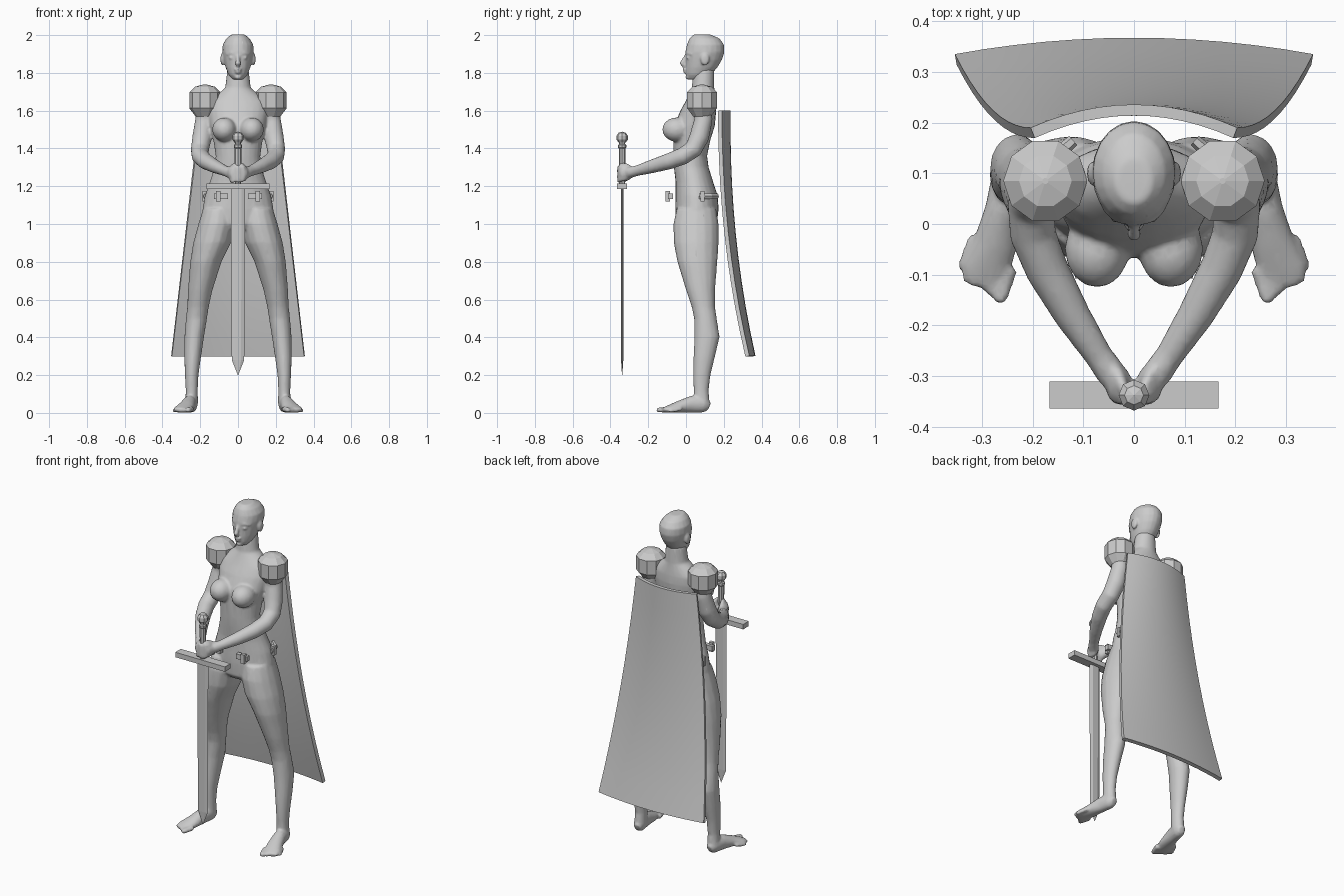
import bpy, bmesh, math
from mathutils import Vector, Matrix


def loft(bm, rings, n=16, flat=True):
    """Skin elliptical rings (x, y, z, rx, ry); flat keeps them level, else they follow the path."""
    pts = [Vector(r[:3]) for r in rings]
    loops = []
    for i, r in enumerate(rings):
        t = Vector((0, 0, 1))
        if not flat:
            t = (pts[min(i + 1, len(pts) - 1)] - pts[max(i - 1, 0)]).normalized()
        u = Vector((1, 0, 0))
        u = (u - t * u.dot(t)).normalized()
        v = t.cross(u)
        loops.append([bm.verts.new(pts[i] + u * r[3] * math.cos(a) + v * r[4] * math.sin(a))
                      for a in (2 * math.pi * k / n for k in range(n))])
    for a, b in zip(loops, loops[1:]):
        for k in range(n):
            bm.faces.new((a[k], a[(k + 1) % n], b[(k + 1) % n], b[k]))
    bm.faces.new(loops[0][::-1])
    bm.faces.new(loops[-1])


def tube(bm, pts, n=12):
    loft(bm, [(*p, p[3]) for p in pts], n, flat=False)


def ball(bm, c, r, n=16):
    m = Matrix.Translation(c) @ Matrix.Diagonal((*r, 1))
    bmesh.ops.create_uvsphere(bm, u_segments=n, v_segments=max(4, n * 5 // 8), radius=1, matrix=m)


def box(bm, c, size):
    bmesh.ops.create_cube(bm, size=1, matrix=Matrix.Translation(c) @ Matrix.Diagonal((*size, 1)))


def make(name, bm, voxel=0, ratio=1, smooth=None):
    """Turn a bmesh into an object; voxel fuses overlapping volumes into one skin."""
    bmesh.ops.recalc_face_normals(bm, faces=bm.faces[:])
    me = bpy.data.meshes.new(name)
    bm.to_mesh(me)
    bm.free()
    ob = bpy.data.objects.new(name, me)
    bpy.context.collection.objects.link(ob)
    bpy.ops.object.select_all(action='DESELECT')
    bpy.context.view_layer.objects.active = ob
    ob.select_set(True)
    if voxel:
        m = ob.modifiers.new("fuse", 'REMESH')
        m.mode, m.voxel_size = 'VOXEL', voxel
        m = ob.modifiers.new("soften", 'SMOOTH')
        m.factor, m.iterations = 0.5, 4
        m = ob.modifiers.new("reduce", 'DECIMATE')
        m.ratio = ratio
        bpy.ops.object.convert(target='MESH')
    if smooth:
        bpy.ops.object.shade_smooth_by_angle(angle=math.radians(smooth))
    return ob


# body: torso with neck
bm = bmesh.new()
torso = [(.97, .055, .11, .085), (1.0, .055, .16, .108), (1.08, .058, .188, .115),
         (1.15, .056, .175, .112), (1.22, .045, .15, .1), (1.3, .028, .125, .092),
         (1.36, .022, .118, .09), (1.44, .03, .13, .098), (1.52, .045, .148, .108),
         (1.6, .065, .158, .095), (1.65, .078, .15, .08), (1.69, .085, .105, .068),
         (1.72, .09, .068, .06), (1.82, .095, .056, .055)]
loft(bm, [(0, y, z, rx, ry) for z, y, rx, ry in torso], 24)

leg = [(.245, .085, .05, .034, .04), (.245, .08, .12, .032, .04), (.245, .084, .2, .036, .046),
       (.24, .097, .3, .045, .057), (.232, .111, .4, .052, .067), (.22, .103, .5, .056, .06),
       (.212, .092, .56, .057, .062), (.2, .077, .65, .065, .077), (.17, .06, .8, .083, .106),
       (.137, .054, .9, .1, .119), (.112, .053, 1.0, .098, .12), (.1, .055, 1.08, .085, .105)]
foot = [(.243, .122, .032, .02, .024), (.247, .095, .045, .034, .044), (.258, .03, .046, .036, .045),
        (.274, -.04, .032, .044, .031), (.294, -.095, .02, .048, .019), (.303, -.125, .014, .038, .012)]
arm = [(.165, .085, 1.64, .05), (.178, .092, 1.55, .049), (.19, .07, 1.46, .052),
       (.202, .038, 1.395, .048), (.2, -.02, 1.358, .046), (.172, -.09, 1.332, .043),
       (.122, -.18, 1.305, .036), (.07, -.26, 1.282, .028), (.042, -.3, 1.272, .03)]
for s in (-1, 1):
    def flip(rows):
        return [(s * r[0], *r[1:]) for r in rows]
    ball(bm, (s * .073, -.05, 1.5), (.064, .076, .064))
    loft(bm, flip(leg))
    loft(bm, flip(foot), flat=False)
    # toes
    for i in range(5):
        f = i / 4
        x, y = .265 + .074 * f, -.148 + .066 * f
        r = .015 - .005 * f
        tube(bm, flip([(x - .022, y + .06, .02, r), (x, y, r, r), (x + .002, y - .01, r, r * .5)]), 8)
    # arm, palm, wrapped fingers and thumb
    tube(bm, flip(arm), 16)
    ball(bm, (s * .03, -.318, 1.268), (.027, .038, .04))
    for i in range(4):
        z = 1.232 + .021 * i + .005 * s
        tube(bm, flip([(.038, -.325, z, .012), (.024, -.35, z, .012),
                       (0, -.358, z, .011), (-.022, -.345, z, .009)]), 8)
    tube(bm, flip([(.035, -.29, 1.295, .013), (.022, -.32, 1.312, .012), (.012, -.35, 1.318, .008)]), 8)
make("body", bm, voxel=.008, ratio=.3, smooth=60)

# head with facial features and ears
bm = bmesh.new()
skull = [(1.765, .05, .028, .038), (1.79, .066, .05, .066), (1.83, .082, .066, .085),
         (1.87, .094, .076, .097), (1.91, .1, .083, .104), (1.95, .103, .081, .098),
         (1.982, .098, .062, .08), (2.003, .085, .036, .045)]
loft(bm, [(0, y, z, rx, ry) for z, y, rx, ry in skull], 20)
tube(bm, [(0, .012, 1.905, .01), (0, -.005, 1.88, .01), (0, -.022, 1.85, .014), (0, -.008, 1.836, .012)])
ball(bm, (0, -.002, 1.818), (.02, .016, .007))
ball(bm, (0, 0, 1.804), (.018, .015, .008))
ball(bm, (0, .014, 1.778), (.02, .018, .014))
for s in (-1, 1):
    ball(bm, (s * .034, .013, 1.88), (.015, .012, .008))
    tube(bm, [(s * .012, .004, 1.897, .007), (s * .035, .009, 1.906, .008), (s * .06, .032, 1.898, .006)], 8)
    ball(bm, (s * .082, .1, 1.872), (.011, .024, .034))
make("head", bm, voxel=.006, ratio=.4, smooth=60)

# faceted shoulder guards
for s, side in ((-1, "right"), (1, "left")):
    bm = bmesh.new()
    loft(bm, [(s * .175, .085, z, r, r) for z, r in
              ((1.57, .05), (1.613, .083), (1.697, .083), (1.727, .052), (1.739, .006))], 10)
    make(side + "_shoulder_guard", bm)

# cape: flared curved sheet
bm = bmesh.new()
cols, rows = 12, 10
grid = []
for j in range(rows + 1):
    t = j / rows
    row = []
    for i in range(cols + 1):
        u = 2 * i / cols - 1
        y = .18 + .145 * t ** 2.1 + (.045 - .013 * t) * (1 - u * u)
        row.append(bm.verts.new((u * (.2 + .152 * t), y, 1.6 - 1.3 * t)))
    grid.append(row)
for a, b in zip(grid, grid[1:]):
    for i in range(cols):
        bm.faces.new((a[i], a[i + 1], b[i + 1], b[i]))
cape = make("cape", bm)
m = cape.modifiers.new("thickness", 'SOLIDIFY')
m.thickness, m.offset = .022, 0
bpy.ops.object.convert(target='MESH')
bpy.ops.object.shade_smooth_by_angle(angle=math.radians(35))

# sword
SY = -.338
bm = bmesh.new()
loft(bm, [(0, SY, .2, .001, .001), (0, SY, .28, .033, .007), (0, SY, 1.19, .037, .008)], 6)
make("sword_blade", bm)
bm = bmesh.new()
box(bm, (0, SY, 1.2), (.334, .053, .03))
make("sword_guard", bm)
bm = bmesh.new()
loft(bm, [(0, SY, z, r, r) for z, r in
          ((1.2, .016), (1.4, .018), (1.405, .022), (1.418, .022), (1.423, .016), (1.44, .016))], 8)
make("sword_grip", bm)
bm = bmesh.new()
ball(bm, (0, SY, 1.457), (.032, .032, .032), 8)
make("sword_pommel", bm)

# belt fittings at the front and on the hips
for s, side in ((-1, "right"), (1, "left")):
    bm = bmesh.new()
    box(bm, (s * .09, -.083, 1.147), (.075, .026, .03))
    box(bm, (s * .105, -.097, 1.147), (.024, .022, .056))
    make(side + "_belt_buckle", bm)
    bm = bmesh.new()
    loft(bm, [(s * .168, .07, 1.147, .016, .018), (s * .17, .09, 1.147, .016, .018),
              (s * .16, .13, 1.147, .015, .016), (s * .12, .165, 1.147, .012, .016)], 6, flat=False)
    box(bm, (s * .176, .088, 1.147), (.026, .02, .054))
    make(side + "_hip_strap", bm)
